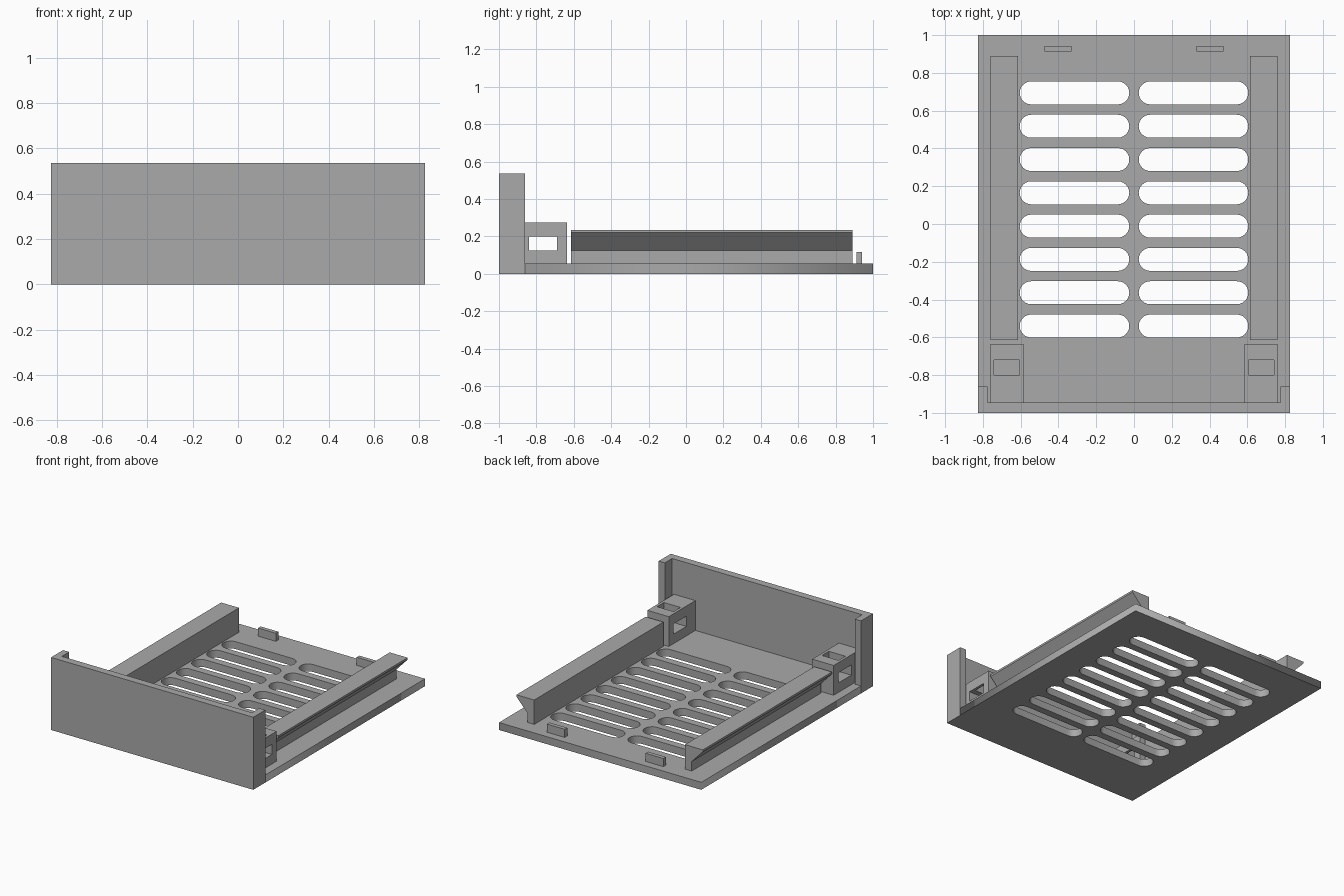
import bpy, math

if "Cube" in bpy.data.objects:
    bpy.data.objects.remove(bpy.data.objects["Cube"])

grey = bpy.data.materials.new("plain_grey")
grey.diffuse_color = (0.4, 0.4, 0.4, 1)
grey.use_nodes = True
grey.node_tree.nodes["Principled BSDF"].inputs["Base Color"].default_value = grey.diffuse_color

W, T = 0.825, 0.055      # half width, plate thickness


def finish(ob):
    ob.data.materials.clear()
    ob.data.materials.append(grey)
    return ob


def prism(name, outline, lo, hi, axis="z"):
    """Extrude an outline along z (outline in x, y) or along y (outline in x, z)."""
    n = len(outline)
    place = (lambda a, b, t: (a, b, t)) if axis == "z" else (lambda a, b, t: (a, t, b))
    verts = [place(a, b, t) for t in (lo, hi) for a, b in outline]
    faces = [list(range(n))[::-1], list(range(n, 2 * n))]
    faces += [[i, (i + 1) % n, n + (i + 1) % n, n + i] for i in range(n)]
    me = bpy.data.meshes.new(name)
    me.from_pydata(verts, [], faces)
    # outward normals
    import bmesh
    bm = bmesh.new()
    bm.from_mesh(me)
    bmesh.ops.recalc_face_normals(bm, faces=bm.faces)
    bm.to_mesh(me)
    bm.free()
    ob = bpy.data.objects.new(name, me)
    bpy.context.collection.objects.link(ob)
    return finish(ob)


def box(name, x0, x1, y0, y1, z0, z1):
    return prism(name, [(x0, y0), (x1, y0), (x1, y1), (x0, y1)], z0, z1)


def stadium(cx, cy, half, r, n=12):
    """Outline of a slot with round ends."""
    pts = []
    for side in (1, -1):
        for i in range(n + 1):
            a = -math.pi / 2 + math.pi * i / n
            pts.append((cx + side * (half - r + r * math.cos(a)),
                        cy + side * r * math.sin(a)))
    return pts


# front wall with short side returns, U-shaped in plan
xi, yi, yr = 0.775, -0.945, -0.86
u_inner = [(W, yr), (xi, yr), (xi, yi), (-xi, yi), (-xi, yr), (-W, yr)]
prism("front_wall", [(-W, -1), (W, -1)] + u_inner, 0, 0.535)

# base plate fitted into the wall, with two columns of vent slots
outlines = [u_inner + [(-W, 1), (W, 1)]]
for row in range(8):
    for side in (-1, 1):
        outlines.append(stadium(side * 0.315, 0.694 - 0.1763 * row, 0.29, 0.061))
cu = bpy.data.curves.new("base_plate", "CURVE")
cu.dimensions = "2D"
cu.fill_mode = "BOTH"
cu.extrude = T / 2
for pts in outlines:
    sp = cu.splines.new("POLY")
    sp.points.add(len(pts) - 1)
    for p, (x, y) in zip(sp.points, pts):
        p.co = (x, y, 0, 1)
    sp.use_cyclic_u = True
base = bpy.data.objects.new("base_plate", cu)
base.location.z = T / 2
bpy.context.collection.objects.link(base)
bpy.context.view_layer.objects.active = base
base.select_set(True)
bpy.ops.object.convert(target="MESH")
finish(bpy.context.view_layer.objects.active)

for s, side in ((-1, "left"), (1, "right")):
    # side rail: thin post with a lip flaring outward
    profile = [(0.615, T), (0.67, T), (0.67, 0.125), (0.76, 0.22), (0.76, 0.235), (0.615, 0.235)]
    prism(side + "_rail", [(s * x, z) for x, z in profile], -0.615, 0.89, "y")

    # corner block with a window through the side and a slot in the top
    block = box(side + "_corner_block", *sorted((s * 0.585, s * 0.76)), yi, -0.635, T, 0.275)
    window = box(side + "_window_cutter", *sorted((s * 0.5, s * 0.85)), -0.84, -0.69, 0.125, 0.2)
    slot = box(side + "_slot_cutter", *sorted((s * 0.605, s * 0.74)), -0.8, -0.72, 0.16, 0.4)
    for cutter in (window, slot):
        mod = block.modifiers.new(cutter.name, "BOOLEAN")
        mod.operation = "DIFFERENCE"
        mod.solver = "EXACT"
        mod.object = cutter
        cutter.hide_render = True
        cutter.hide_set(True)

    # small upright tab near the back edge
    box(side + "_back_tab", *sorted((s * 0.33, s * 0.475)), 0.912, 0.942, T, 0.115)
